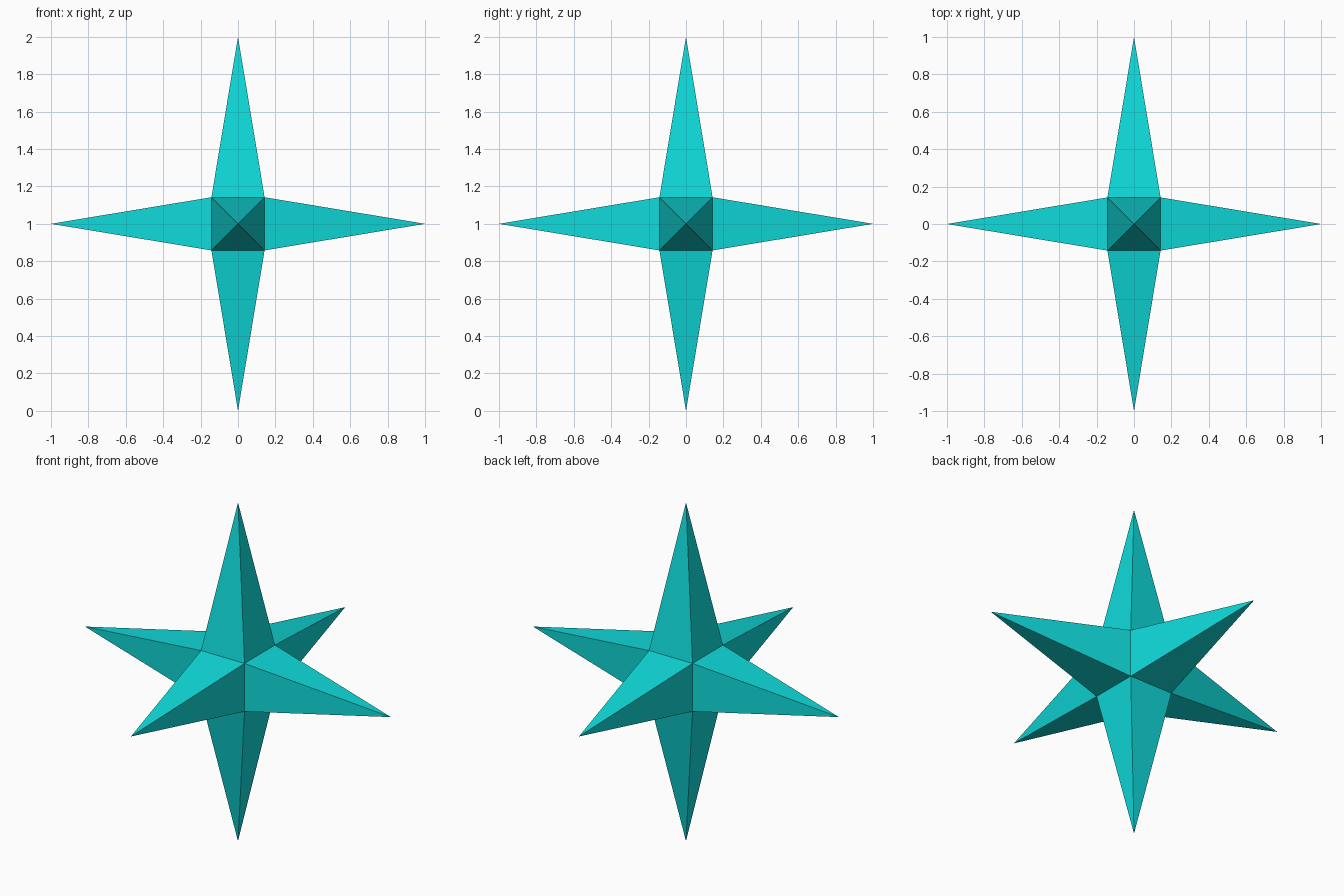
import bpy
import bmesh
from mathutils import Vector

if "Cube" in bpy.data.objects:
    bpy.data.objects.remove(bpy.data.objects["Cube"])

CORE = 0.142   # half width of the cube core
REACH = 1.0    # distance from centre to each tip

# Single turquoise colour
mat = bpy.data.materials.new("turquoise")
mat.diffuse_color = (0.005, 0.70, 0.70, 1.0)
mat.use_nodes = True
mat.node_tree.nodes["Principled BSDF"].inputs["Base Color"].default_value = mat.diffuse_color

bm = bmesh.new()
bmesh.ops.create_cube(bm, size=2 * CORE)

# Raise every cube face into a four-sided spike
tips = bmesh.ops.poke(bm, faces=bm.faces[:])["verts"]
for tip in tips:
    tip.co = tip.co.normalized() * REACH

# Stand the lowest tip on the ground
bmesh.ops.translate(bm, verts=bm.verts[:], vec=Vector((0, 0, REACH)))
bmesh.ops.recalc_face_normals(bm, faces=bm.faces[:])

mesh = bpy.data.meshes.new("six_pointed_star")
bm.to_mesh(mesh)
bm.free()
mesh.materials.append(mat)
star = bpy.data.objects.new("six_pointed_star", mesh)
bpy.context.collection.objects.link(star)
